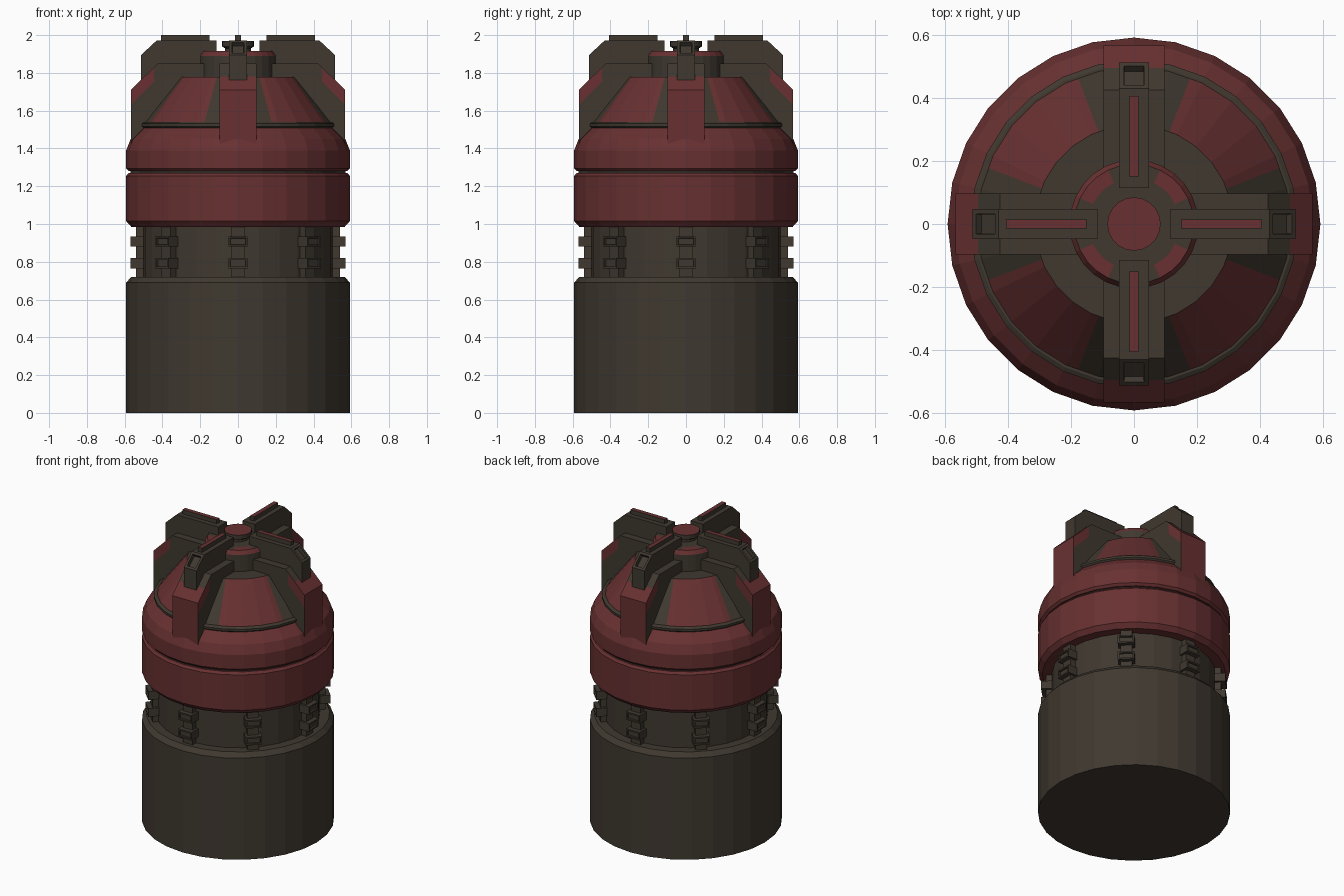
import bpy, bmesh, math
from mathutils import Vector, Matrix

if "Cube" in bpy.data.objects:
    bpy.data.objects.remove(bpy.data.objects["Cube"])


def material(name, rgb):
    m = bpy.data.materials.new(name)
    m.diffuse_color = (*rgb, 1)
    m.use_nodes = True
    m.node_tree.nodes["Principled BSDF"].inputs["Base Color"].default_value = m.diffuse_color
    return m


MATS = [material("dark_olive_metal", (0.050, 0.040, 0.029)),
        material("dull_red_paint", (0.138, 0.030, 0.031))]
DARK, RED = 0, 1


def finish(bm, name):
    bmesh.ops.recalc_face_normals(bm, faces=bm.faces)
    me = bpy.data.meshes.new(name)
    bm.to_mesh(me)
    bm.free()
    for m in MATS:
        me.materials.append(m)
    ob = bpy.data.objects.new(name, me)
    bpy.context.collection.objects.link(ob)
    return ob


def lathe(name, profile, colour=DARK, sides=28, rule=None, cuts=()):
    """Solid of revolution from (radius, z) points, capped at both ends."""
    bm = bmesh.new()
    rings = []
    for r, z in profile:
        rings.append([bm.verts.new((r * math.cos(2 * math.pi * i / sides),
                                    r * math.sin(2 * math.pi * i / sides), z)) for i in range(sides)])
    for a, b in zip(rings, rings[1:]):
        for i in range(sides):
            j = (i + 1) % sides
            bm.faces.new((a[i], a[j], b[j], b[i]))
    bm.faces.new(rings[0])
    bm.faces.new(rings[-1])
    bm.normal_update()
    for deg in cuts:  # radial paint edges
        a = math.radians(deg)
        bmesh.ops.bisect_plane(bm, geom=bm.verts[:] + bm.edges[:] + bm.faces[:], dist=1e-5,
                               plane_co=(0, 0, 0), plane_no=(-math.sin(a), math.cos(a), 0))
    bmesh.ops.recalc_face_normals(bm, faces=bm.faces)
    for f in bm.faces:
        f.material_index = rule(f) if rule else colour
    return finish(bm, name)


def diagonal(f, margin):
    """True when a face lies between the fins by more than margin degrees."""
    c = f.calc_center_median()
    a = math.degrees(math.atan2(c.y, c.x)) % 90
    return margin < a < 90 - margin


def extruded(profile, half):
    """Side profile of (x, z) points made into a slab of the given half width."""
    bm = bmesh.new()
    f = bm.faces.new([bm.verts.new((x, -half, z)) for x, z in profile])
    out = bmesh.ops.extrude_face_region(bm, geom=[f])
    bmesh.ops.translate(bm, vec=(0, 2 * half, 0),
                        verts=[v for v in out["geom"] if isinstance(v, bmesh.types.BMVert)])
    bmesh.ops.recalc_face_normals(bm, faces=bm.faces)
    bm.normal_update()
    return bm


def box(bm, lo, hi):
    lo, hi = Vector(lo), Vector(hi)
    m = Matrix.Translation((lo + hi) / 2) @ Matrix.Diagonal((*(hi - lo), 1))
    verts = bmesh.ops.create_cube(bm, size=1, matrix=m)["verts"]
    bm.normal_update()
    return {f for v in verts for f in v.link_faces}


def ring_copies(ob, count):
    base = ob.name
    for i in range(1, count):
        c = ob.copy()
        c.name = f"{base}_{i + 1}"
        c.rotation_euler.z = 2 * math.pi * i / count
        bpy.context.collection.objects.link(c)


# Body and neck
lathe("lower_body", [(0.592, 0), (0.592, 0.69), (0.565, 0.72), (0.49, 0.72)])
lathe("neck", [(0.505, 0.70), (0.505, 1.0)])

# Red bands with a dark groove between them
lathe("lower_band", [(0.50, 0.985), (0.565, 0.985), (0.592, 1.015), (0.592, 1.255),
                     (0.578, 1.27), (0.50, 1.27)], RED)
lathe("band_groove", [(0.568, 1.26), (0.568, 1.29)])
lathe("upper_band", [(0.50, 1.28), (0.578, 1.28), (0.592, 1.295), (0.592, 1.39),
                     (0.568, 1.45), (0.505, 1.512), (0.45, 1.512)], RED)
lathe("dark_seam", [(0.50, 1.50), (0.519, 1.517), (0.519, 1.531), (0.505, 1.54), (0.46, 1.54)])

# Cone with red panels between the fins
lathe("cone", [(0.505, 1.53), (0.315, 1.777)], cuts=(21, 69, 111, 159),
      rule=lambda f: RED if abs(f.normal.z) < 0.9 and diagonal(f, 21) else DARK)


# Turret with a red rim and red patches, and its hub
def turret_rule(f):
    r = f.calc_center_median().to_2d().length
    if 0.3 < f.normal.z < 0.9:
        return RED
    return RED if f.normal.z > 0.9 and 0.14 < r < 0.19 and diagonal(f, 32) else DARK


lathe("turret", [(0.205, 1.76), (0.205, 1.89), (0.19, 1.915), (0.145, 1.915), (0.10, 1.915)],
      rule=turret_rule)
lathe("hub", [(0.068, 1.90), (0.068, 1.93), (0.085, 1.94), (0.085, 1.968)], sides=20,
      rule=lambda f: RED if f.normal.z > 0.9 else DARK)

# Wide fin base: red outer end, red strip along the side of its slope
bm = extruded([(0.567, 1.40), (0.567, 1.71), (0.425, 1.85), (0.17, 1.85), (0.17, 1.74), (0.40, 1.40)], 0.097)
for co, no in (((0.567, 0, 1.63), (1, 0, 1)), ((0.495, 0, 0), (1, 0, 0)), ((0.445, 0, 0), (1, 0, 0))):
    bmesh.ops.bisect_plane(bm, geom=bm.verts[:] + bm.edges[:] + bm.faces[:], dist=1e-5,
                           plane_co=co, plane_no=no)
bm.normal_update()
for f in bm.faces:
    c = f.calc_center_median()
    if abs(f.normal.y) > 0.5:
        f.material_index = RED if c.x + c.z > 2.197 and c.x > 0.445 else DARK
    else:
        f.material_index = RED if c.x > 0.495 else DARK
ring_copies(finish(bm, "fin_base"), 4)

# Narrow fin with a recessed window on its slope
bm = extruded([(0.513, 1.70), (0.513, 1.895), (0.43, 1.972), (0.115, 1.972), (0.115, 1.88), (0.25, 1.70)], 0.047)
slope = [f for f in bm.faces if f.normal.x > 0.4 and f.normal.z > 0.4]
bmesh.ops.inset_region(bm, faces=slope, thickness=0.022)
bmesh.ops.inset_region(bm, faces=slope, thickness=0.002, depth=-0.025)
ring_copies(finish(bm, "fin_blade"), 4)

# Bar on top of each fin with a red inlay
bm = bmesh.new()
top = [f for f in box(bm, (0.15, -0.015, 1.96), (0.407, 0.015, 2.0)) if f.normal.z > 0.9]
bmesh.ops.inset_region(bm, faces=top, thickness=0.003)
top[0].material_index = RED
ring_copies(finish(bm, "fin_bar"), 4)

# Eight clips around the neck: strut and two recessed blocks
bm = bmesh.new()
box(bm, (0.47, -0.036, 0.71), (0.54, 0.036, 0.99))
for z in (0.765, 0.88):
    front = [f for f in box(bm, (0.48, -0.051, z), (0.57, 0.051, z + 0.055)) if f.normal.x > 0.9]
    bmesh.ops.inset_region(bm, faces=front, thickness=0.014)
    bmesh.ops.inset_region(bm, faces=front, thickness=0.001, depth=-0.012)
ring_copies(finish(bm, "neck_clip"), 8)
